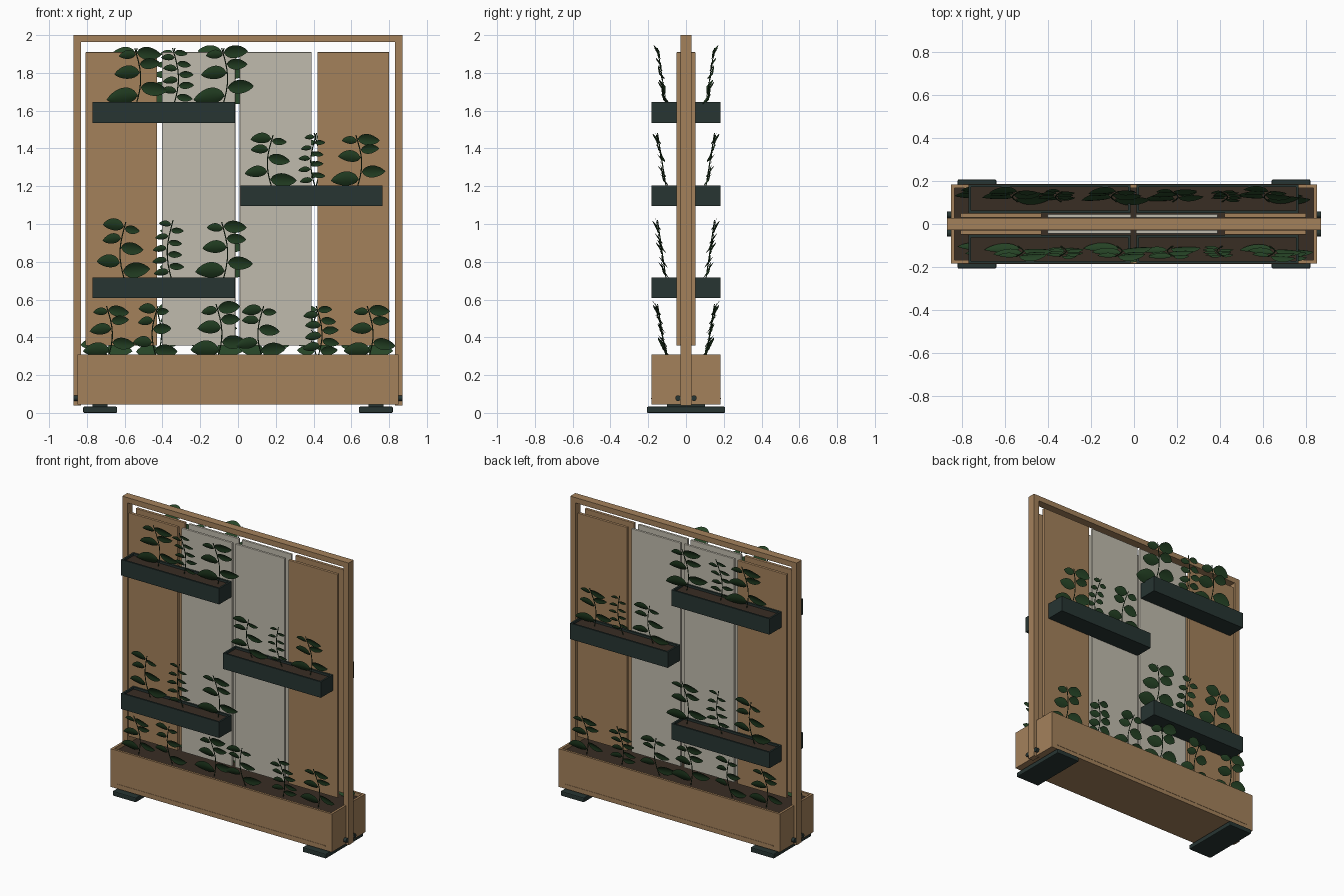
import bpy, bmesh, math, random
from mathutils import Vector

if "Cube" in bpy.data.objects:
    bpy.data.objects.remove(bpy.data.objects["Cube"])

random.seed(4)

def material(name, r, g, b):
    m = bpy.data.materials.new(name)
    m.diffuse_color = (r, g, b, 1)
    m.use_nodes = True
    m.node_tree.nodes["Principled BSDF"].inputs["Base Color"].default_value = m.diffuse_color
    return m

WOOD = material("wood", 0.37, 0.22, 0.105)
PALE = material("pale_panel", 0.53, 0.50, 0.42)
DARK = material("dark_metal", 0.02, 0.035, 0.032)
SOIL = material("soil", 0.04, 0.026, 0.017)
LEAF = material("leaf", 0.02, 0.06, 0.02)

def make(name, bm, mat):
    bmesh.ops.recalc_face_normals(bm, faces=bm.faces)
    me = bpy.data.meshes.new(name)
    bm.to_mesh(me)
    bm.free()
    me.materials.append(mat)
    ob = bpy.data.objects.new(name, me)
    bpy.context.collection.objects.link(ob)
    return ob

def box(name, x, y, z, mat, bevel=0.0):
    """Box from (min, max) pairs."""
    bm = bmesh.new()
    bmesh.ops.create_cube(bm, size=1)
    for v in bm.verts:
        v.co = [lo + (c + 0.5) * (hi - lo) for c, (lo, hi) in zip(v.co, (x, y, z))]
    ob = make(name, bm, mat)
    if bevel:
        m = ob.modifiers.new("bevel", 'BEVEL')
        m.width, m.segments = bevel, 2
    return ob

def span(a, b, s):
    return tuple(sorted((a * s, b * s)))

def tray(name, x, y, z, t, mat, soil_drop):
    """Open box with walls of thickness t, filled with soil."""
    (x0, x1), (y0, y1), (z0, z1) = x, y, z
    box(name + "_near_board", x, (y0, y0 + t), z, mat)
    box(name + "_far_board", x, (y1 - t, y1), z, mat)
    box(name + "_left_end", (x0, x0 + t), (y0 + t, y1 - t), z, mat)
    box(name + "_right_end", (x1 - t, x1), (y0 + t, y1 - t), z, mat)
    box(name + "_bottom", (x0 + t, x1 - t), (y0 + t, y1 - t), (z0, z0 + t), mat)
    box(name + "_soil", (x0 + t, x1 - t), (y0 + t, y1 - t), (z0 + t, z1 - soil_drop), SOIL)

# Frame
for s, n in ((-1, "left"), (1, "right")):
    box("frame_post_" + n, span(0.83, 0.87, s), (-0.028, 0.028), (0.04, 1.963), WOOD)
box("frame_top_beam", (-0.87, 0.87), (-0.028, 0.028), (1.963, 2.0), WOOD)

# Base planter
tray("base_planter", (-0.85, 0.85), (-0.183, 0.183), (0.045, 0.31), 0.016, WOOD, 0.025)

for s, n in ((-1, "front"), (1, "back")):
    # Trim line low on the planter boards
    box("planter_trim_" + n, (-0.8, 0.8), span(0.182, 0.185, s), (0.073, 0.078), WOOD)
    # Backing panels, one layer per side
    for i, (a, b, mat, d) in enumerate(((-0.807, -0.429, WOOD, 0.05), (-0.402, -0.014, PALE, 0.046),
                                        (0.009, 0.39, PALE, 0.046), (0.42, 0.80, WOOD, 0.05))):
        box(f"panel_{n}_{i + 1}", (a, b), span(0.029, d, s), (0.357, 1.91), mat, 0.003)
    # Shelf trays
    for i, (a, b, z) in enumerate(((-0.77, -0.016, 1.535), (0.012, 0.765, 1.095), (-0.77, -0.016, 0.607))):
        tray(f"shelf_{n}_{i + 1}", (a, b), span(0.05, 0.183, s), (z, z + 0.11), 0.012, DARK, 0.015)

# Feet and bolts
for s, n in ((-1, "left"), (1, "right")):
    box("foot_" + n, span(0.64, 0.82, s), (-0.207, 0.207), (0.0, 0.033), DARK, 0.006)
    box("foot_spacer_" + n, span(0.69, 0.77, s), (-0.1, 0.1), (0.03, 0.047), DARK)
    for t in (-1, 1):
        bm = bmesh.new()
        bmesh.ops.create_cone(bm, cap_ends=True, segments=16, radius1=0.015, radius2=0.015, depth=0.026)
        ob = make(f"bolt_{n}_{'front' if t < 0 else 'back'}", bm, DARK)
        ob.location = (s * 0.857, t * 0.042, 0.078)
        ob.rotation_euler = (0, math.pi / 2, 0)

# Plants
def add_leaf(bm, origin, along, across, length, half):
    """Pointed, cupped blade starting at origin."""
    along, across = along.normalized(), across.normalized()
    normal = along.cross(across)
    nu, nv, rows = 10, 4, []
    for i in range(nu + 1):
        u = i / nu
        w = half * (math.sin(math.pi * u ** 0.85) ** 0.7 if 0 < i < nu else 0.02)
        row = []
        for j in range(nv + 1):
            v = j / (nv / 2) - 1
            p = origin + along * (u * length) + across * (w * v - 0.12 * length * u * u)
            row.append(bm.verts.new(p + normal * (0.22 * w * v * v)))
        rows.append(row)
    for r, q in zip(rows, rows[1:]):
        for j in range(nv):
            bm.faces.new((r[j], r[j + 1], q[j + 1], q[j])).smooth = True

def add_tube(bm, points, radius):
    rings = []
    for p in points:
        rings.append([bm.verts.new(p + Vector((math.cos(a), math.sin(a), 0)) * radius)
                      for a in (k * math.pi / 3 for k in range(6))])
    for r, q in zip(rings, rings[1:]):
        for k in range(6):
            bm.faces.new((r[k], r[(k + 1) % 6], q[(k + 1) % 6], q[k])).smooth = True

BROAD = [(0.16, -1, 0.165), (0.30, 1, 0.14), (0.55, -1, 0.135), (0.70, 1, 0.11), (0.90, 1, 0.13), (0.86, -1, 0.09)]
SMALL = [(0.14 + 0.095 * k, (-1) ** k, 0.085 - 0.002 * k) for k in range(9)]

def plant_mesh(height, leaves, flip, scale, width):
    """Outward-leaning stem with alternating leaves, facing -y."""
    bm = bmesh.new()
    def stem(t):
        return Vector((flip * 0.025 * math.sin(3.5 * t), -0.048 * t, height * t))
    add_tube(bm, [stem(k / 8 * 0.97) for k in range(9)], 0.003)
    for t, side, length in leaves:
        d = side * flip
        length *= scale
        base = stem(t) + Vector((d * 0.004, -0.004, 0))
        along = Vector((d, random.uniform(-0.12, 0.05), random.uniform(-0.05, 0.2)))
        across = Vector((0, -0.42, 0.9))
        add_leaf(bm, base, along, across, length, length * width)
    me = bpy.data.meshes.new("plant")
    bm.to_mesh(me)
    bm.free()
    me.materials.append(LEAF)
    return me

# (x, base z, height, leaf set, flip, leaf scale, half-width ratio)
PLANTS = [(-0.54, 1.63, 0.31, BROAD, 1, 1.0, 0.29), (-0.34, 1.63, 0.31, SMALL, 1, 1.0, 0.26), (-0.08, 1.63, 0.31, BROAD, 1, 1.0, 0.29),
          (0.18, 1.19, 0.29, BROAD, -1, 0.85, 0.28), (0.41, 1.19, 0.3, SMALL, -1, 0.8, 0.25), (0.63, 1.19, 0.29, BROAD, 1, 0.9, 0.28),
          (-0.6, 0.70, 0.32, BROAD, -1, 0.88, 0.31), (-0.35, 0.70, 0.33, SMALL, -1, 0.95, 0.26), (-0.08, 0.70, 0.32, BROAD, 1, 0.95, 0.29),
          (-0.69, 0.285, 0.29, BROAD, 1, 0.85, 0.29), (-0.43, 0.285, 0.29, BROAD, -1, 0.72, 0.32), (-0.11, 0.285, 0.3, BROAD, 1, 0.92, 0.31),
          (0.13, 0.285, 0.29, BROAD, -1, 0.82, 0.29), (0.42, 0.285, 0.29, SMALL, 1, 1.1, 0.28), (0.69, 0.285, 0.29, BROAD, 1, 0.85, 0.29)]
for i, (x, z, h, leaves, flip, sc, w) in enumerate(PLANTS):
    me = plant_mesh(h, leaves, flip, sc, w)
    for s, n in ((-1, "front"), (1, "back")):
        ob = bpy.data.objects.new(f"plant_{n}_{i + 1}", me)
        ob.location = (x, s * 0.104, z)
        ob.rotation_euler = (0, 0, 0 if s < 0 else math.pi)
        bpy.context.collection.objects.link(ob)
